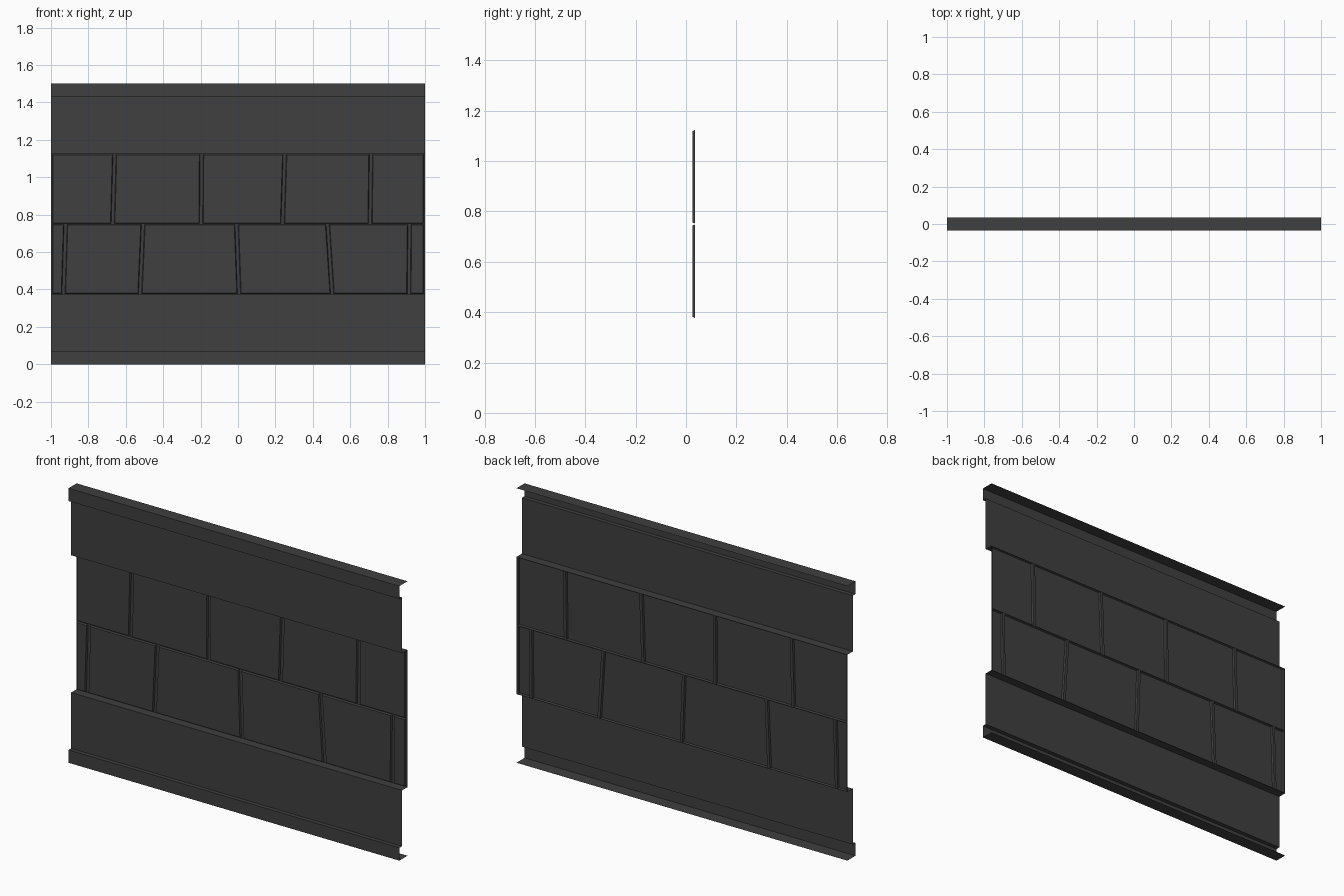
import bpy, bmesh

if "Cube" in bpy.data.objects:
    bpy.data.objects.remove(bpy.data.objects["Cube"])

FRONT, MID, FACE, BACK = -0.035, -0.012, 0.026, 0.035

metal = bpy.data.materials.new("dark_grey")
metal.diffuse_color = (0.05, 0.05, 0.05, 1)
metal.use_nodes = True
metal.node_tree.nodes["Principled BSDF"].inputs["Base Color"].default_value = metal.diffuse_color


def finish(bm, name):
    bmesh.ops.remove_doubles(bm, verts=bm.verts, dist=1e-5)
    mesh = bpy.data.meshes.new(name)
    bm.to_mesh(mesh)
    bm.free()
    mesh.materials.append(metal)
    obj = bpy.data.objects.new(name, mesh)
    bpy.context.collection.objects.link(obj)
    return obj


def folded_sheet(name, profile):
    """Sweep an open (y, z) profile across the panel width."""
    bm = bmesh.new()
    rows = [[bm.verts.new((x, y, z)) for x in (-1, 1)] for y, z in profile]
    for a, b in zip(rows, rows[1:]):
        bm.faces.new((a[0], a[1], b[1], b[0]))
    return finish(bm, name)


def block_row(name, z0, z1, joints):
    """Row of raised blocks; each joint is (x at bottom, x at top)."""
    bm = bmesh.new()
    edges = [(-1, -1)] + joints + [(1, 1)]
    # inset in x, inset in z, depth: cell border, groove floor, raised face
    steps = [(0, 0, BACK), (0.008, 0.002, BACK), (0.012, 0.006, FACE)]
    for (lb, lt), (rb, rt) in zip(edges, edges[1:]):
        rings = []
        for dx, dz, y in steps:
            corners = [(lb + dx, z0 + dz), (rb - dx, z0 + dz),
                       (rt - dx, z1 - dz), (lt + dx, z1 - dz)]
            rings.append([bm.verts.new((x, y, z)) for x, z in corners])
        for outer, inner in zip(rings, rings[1:]):
            for i in range(4):
                j = (i + 1) % 4
                bm.faces.new((outer[i], outer[j], inner[j], inner[i]))
        bm.faces.new(rings[-1])
    return finish(bm, name)


# Lower folded rail and plain band, with the ledge back to the blocks
lower = [(BACK, 0), (FRONT, 0), (FRONT, 0.07), (MID, 0.07), (MID, 0.375), (BACK, 0.375)]
folded_sheet("lower_band", lower)

# Upper band is the same profile flipped
folded_sheet("upper_band", [(y, 1.5 - z) for y, z in reversed(lower)])

# Two rows of slanted stone-like blocks
block_row("lower_blocks", 0.375, 0.75,
          [(-0.933, -0.922), (-0.524, -0.508), (0.005, -0.008), (0.503, 0.479), (0.913, 0.917)])
block_row("upper_blocks", 0.75, 1.125,
          [(-0.67, -0.66), (-0.197, -0.195), (0.238, 0.25), (0.706, 0.711)])
